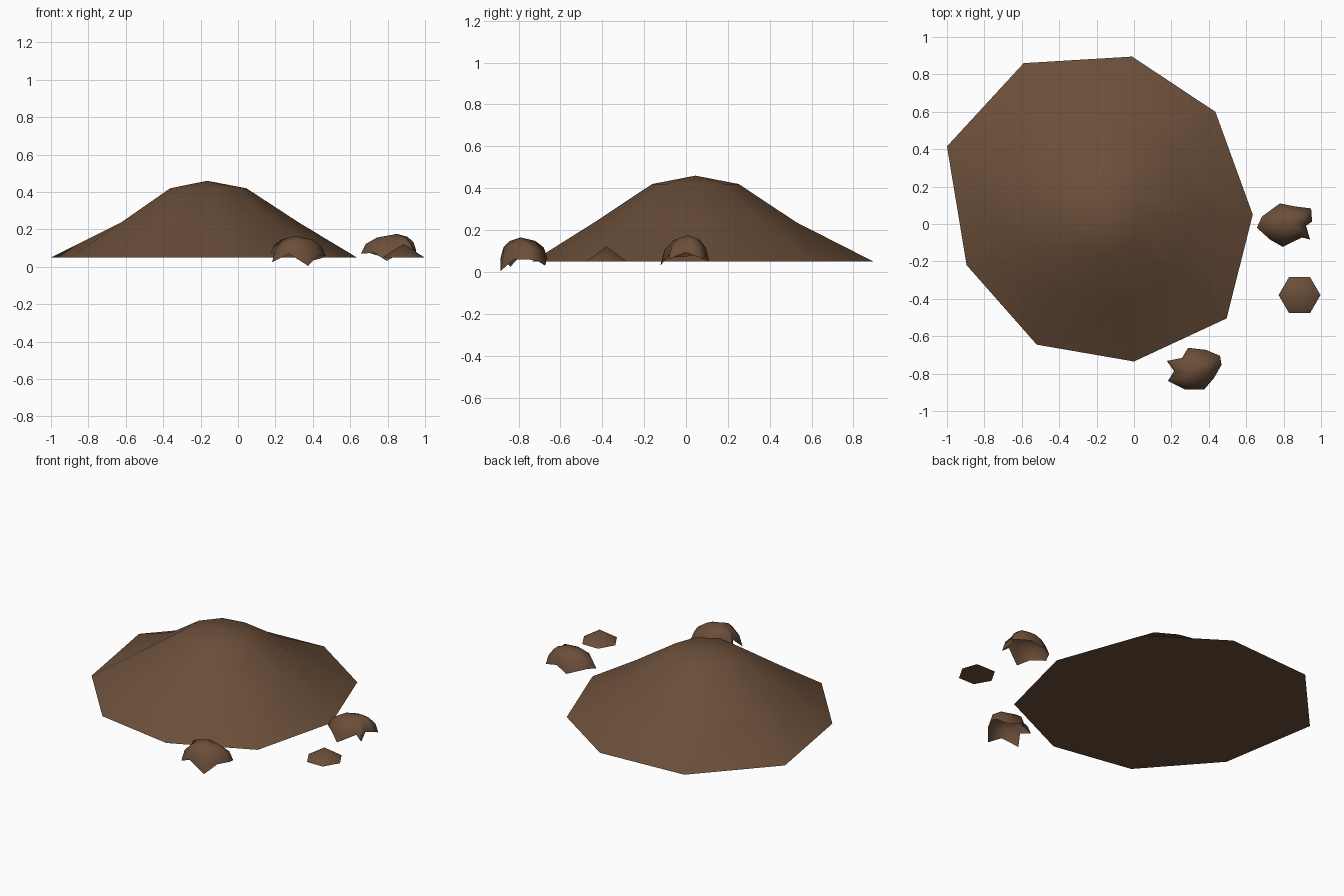
import bpy, math

if "Cube" in bpy.data.objects:
    bpy.data.objects.remove(bpy.data.objects["Cube"])

soil = bpy.data.materials.new("brown soil")
soil.diffuse_color = (0.147, 0.078, 0.042, 1)
soil.use_nodes = True
soil.node_tree.nodes["Principled BSDF"].inputs["Base Color"].default_value = soil.diffuse_color


def build(name, rings, apex, base, angle):
    """Stack equal-length rings, close them with an apex and optionally a flat base."""
    n = len(rings[0])
    verts = [v for ring in rings for v in ring] + [apex]
    faces = []
    for k in range(len(rings) - 1):
        for i in range(n):
            j = (i + 1) % n
            faces.append((k * n + i, k * n + j, (k + 1) * n + j, (k + 1) * n + i))
    top = (len(rings) - 1) * n
    faces += [(top + i, top + (i + 1) % n, len(verts) - 1) for i in range(n)]
    if base:
        faces.append(tuple(reversed(range(n))))
    mesh = bpy.data.meshes.new(name)
    mesh.from_pydata(verts, [], faces)
    mesh.materials.append(soil)
    obj = bpy.data.objects.new(name, mesh)
    bpy.context.collection.objects.link(obj)
    bpy.ops.object.select_all(action='DESELECT')
    obj.select_set(True)
    bpy.context.view_layer.objects.active = obj
    bpy.ops.object.shade_smooth_by_angle(angle=math.radians(angle))
    return obj


def circle(cx, cy, r, z, n):
    return [(cx + r * math.cos(math.tau * i / n),
             cy + r * math.sin(math.tau * i / n), z) for i in range(n)]


# Large dirt mound: irregular nine-sided foot, regular rings above
foot = [(0.635, 0.05), (0.435, 0.60), (-0.01, 0.895), (-0.59, 0.86), (-1.0, 0.415),
        (-0.895, -0.22), (-0.52, -0.645), (0.0, -0.735), (0.495, -0.505)]
cx, cy = -0.165, 0.045
build("dirt_mound",
      [[(x, y, 0.05) for x, y in foot],
       circle(cx, cy, 0.49, 0.237, 9),
       circle(cx, cy, 0.21, 0.42, 9)],
      (cx, cy, 0.46), True, 60)

# Small six-sided dirt pile
build("small_pile", [circle(0.885, -0.38, 0.112, 0.05, 6)],
      (0.885, -0.38, 0.122), True, 60)


# Clods: open, ragged shells rising from an uneven rim
def clod(name, rim, apex):
    ax, ay, az = apex
    rings = [rim]
    for s, t in ((0.86, 0.50), (0.55, 0.82)):
        rings.append([(ax + (x - ax) * s, ay + (y - ay) * s, z + (az - z) * t)
                      for x, y, z in rim])
    build(name, rings, apex, False, 80)


clod("clod_right",
     [(0.952, 0.013, 0.09), (0.947, 0.083, 0.06), (0.861, 0.094, 0.08),
      (0.78, 0.11, 0.05), (0.684, 0.04, 0.08), (0.657, -0.02, 0.07),
      (0.727, -0.083, 0.075), (0.795, -0.122, 0.032), (0.898, -0.072, 0.09),
      (0.941, -0.083, 0.06), (0.92, -0.01, 0.09)],
     (0.85, 0.01, 0.176))

clod("clod_front",
     [(0.468, -0.753, 0.06), (0.46, -0.705, 0.05), (0.385, -0.673, 0.03),
      (0.289, -0.662, 0.07), (0.257, -0.716, 0.09), (0.176, -0.732, 0.07),
      (0.214, -0.786, 0.08), (0.182, -0.839, 0.025), (0.273, -0.885, 0.07),
      (0.375, -0.885, 0.005), (0.428, -0.823, 0.06)],
     (0.31, -0.79, 0.165))
